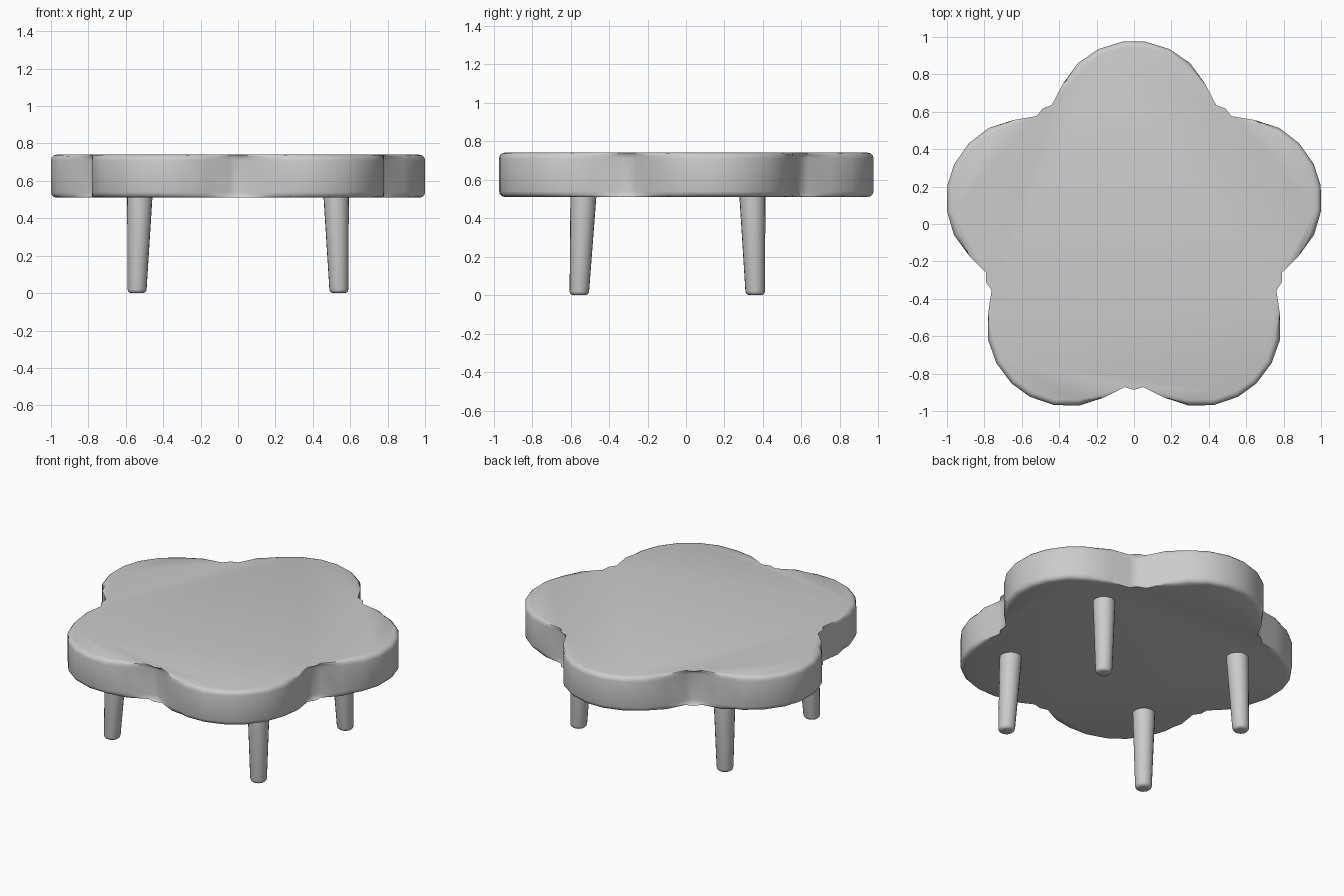
import bpy, bmesh, math
from mathutils import Vector

cube = bpy.data.objects.get("Cube")
if cube:
    bpy.data.objects.remove(cube, do_unlink=True)

grey = bpy.data.materials.new("plain_grey")
grey.use_nodes = True
COLOUR = (0.6, 0.6, 0.6, 1)
grey.diffuse_color = COLOUR
grey.node_tree.nodes["Principled BSDF"].inputs["Base Color"].default_value = COLOUR


def finish(bm, name):
    bmesh.ops.recalc_face_normals(bm, faces=bm.faces[:])
    mesh = bpy.data.meshes.new(name)
    bm.to_mesh(mesh)
    bm.free()
    mesh.materials.append(grey)
    obj = bpy.data.objects.new(name, mesh)
    bpy.context.collection.objects.link(obj)
    bpy.ops.object.select_all(action='DESELECT')
    obj.select_set(True)
    bpy.context.view_layer.objects.active = obj
    bpy.ops.object.shade_smooth_by_angle(angle=math.radians(50))
    return obj


def loft(rings):
    """Skin a stack of equal-length point rings and cap both ends."""
    bm = bmesh.new()
    rows = [[bm.verts.new(p) for p in ring] for ring in rings]
    for low, high in zip(rows, rows[1:]):
        for i in range(len(low)):
            j = (i + 1) % len(low)
            bm.faces.new((low[i], low[j], high[j], high[i]))
    bm.faces.new(rows[0][::-1])
    bm.faces.new(rows[-1])
    return bm


def round_caps(bm, caps, width, segments):
    edges = {e for f in caps for e in f.edges}
    bmesh.ops.bevel(bm, geom=list(edges), offset=width, segments=segments,
                    profile=0.5, affect='EDGES')


# Flower-shaped top: half a petal (sideways, outward), mirrored and repeated
CENTRE_Y = -0.055
half = [(0.06, 1.03), (0.19, 0.99), (0.30, 0.915), (0.38, 0.805), (0.44, 0.69)]
petal = [(-t, r) for t, r in reversed(half)] + half + [(0.47, 0.647)]
outline = []
for k in range(5):
    a = k * math.tau / 5
    for t, r in petal:
        outline.append((r * math.sin(a) + t * math.cos(a),
                        CENTRE_Y + r * math.cos(a) - t * math.sin(a)))
bm = loft([[(x, y, z) for x, y in outline] for z in (0.51, 0.74)])
bm.faces.ensure_lookup_table()
round_caps(bm, bm.faces[-2:], 0.03, 3)
finish(bm, "flower_top")


# Tapered legs, leaning slightly inward towards the top
def leg(name, foot, head):
    def ring(centre, radius, sides=20):
        return [Vector(centre) + Vector((radius * math.cos(i * math.tau / sides),
                                         radius * math.sin(i * math.tau / sides), 0))
                for i in range(sides)]
    bm = loft([ring(foot, 0.05), ring(head, 0.068)])
    bm.faces.ensure_lookup_table()
    round_caps(bm, [bm.faces[-2]], 0.02, 3)
    finish(bm, name)


for side, s in (("left", 1), ("right", -1)):
    leg("front_leg_" + side, (s * 0.54, -0.555, 0), (s * 0.525, -0.533, 0.52))
    leg("back_leg_" + side, (s * 0.54, 0.36, 0), (s * 0.525, 0.345, 0.52))
